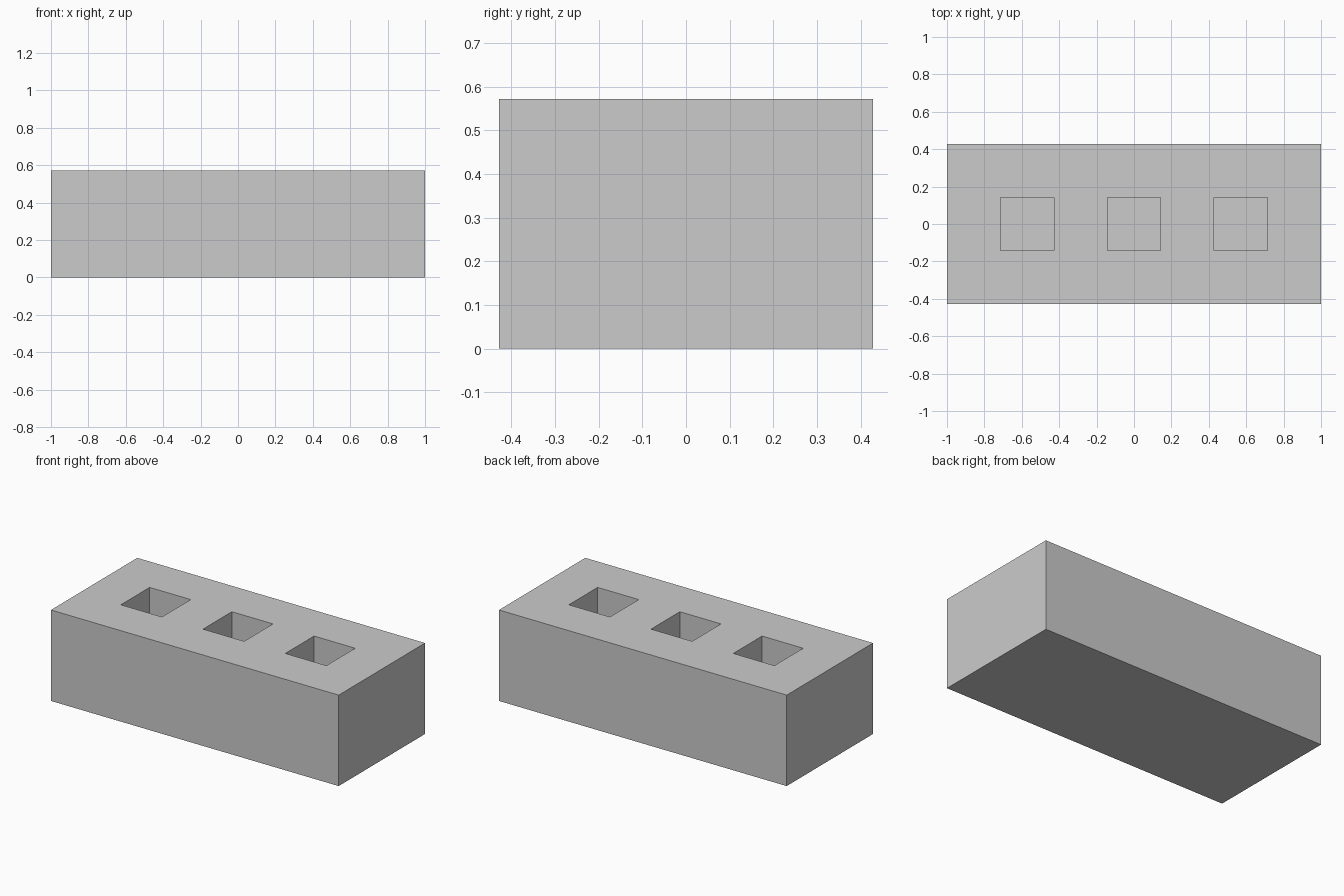
import bpy

if "Cube" in bpy.data.objects:
    bpy.data.objects.remove(bpy.data.objects["Cube"])

U = 2 / 7  # module: pocket size, wall thickness and spacing


def box(name, size, centre):
    bpy.ops.mesh.primitive_cube_add(size=1, location=centre)
    obj = bpy.context.object
    obj.name = name
    obj.scale = size
    bpy.ops.object.transform_apply(location=True, rotation=False, scale=True)
    return obj


# Solid block
block = box("block", (7 * U, 3 * U, 2 * U), (0, 0, U))

# Three square blind pockets sunk into the top
for i in (-1, 0, 1):
    cutter = box("pocket_cutter", (U, U, 2 * U), (i * 2 * U, 0, 2 * U))
    cutter.hide_render = True
    mod = block.modifiers.new("pocket", 'BOOLEAN')
    mod.operation = 'DIFFERENCE'
    mod.solver = 'EXACT'
    mod.object = cutter
    bpy.context.view_layer.objects.active = block
    bpy.ops.object.modifier_apply(modifier=mod.name)
    bpy.data.objects.remove(cutter, do_unlink=True)
